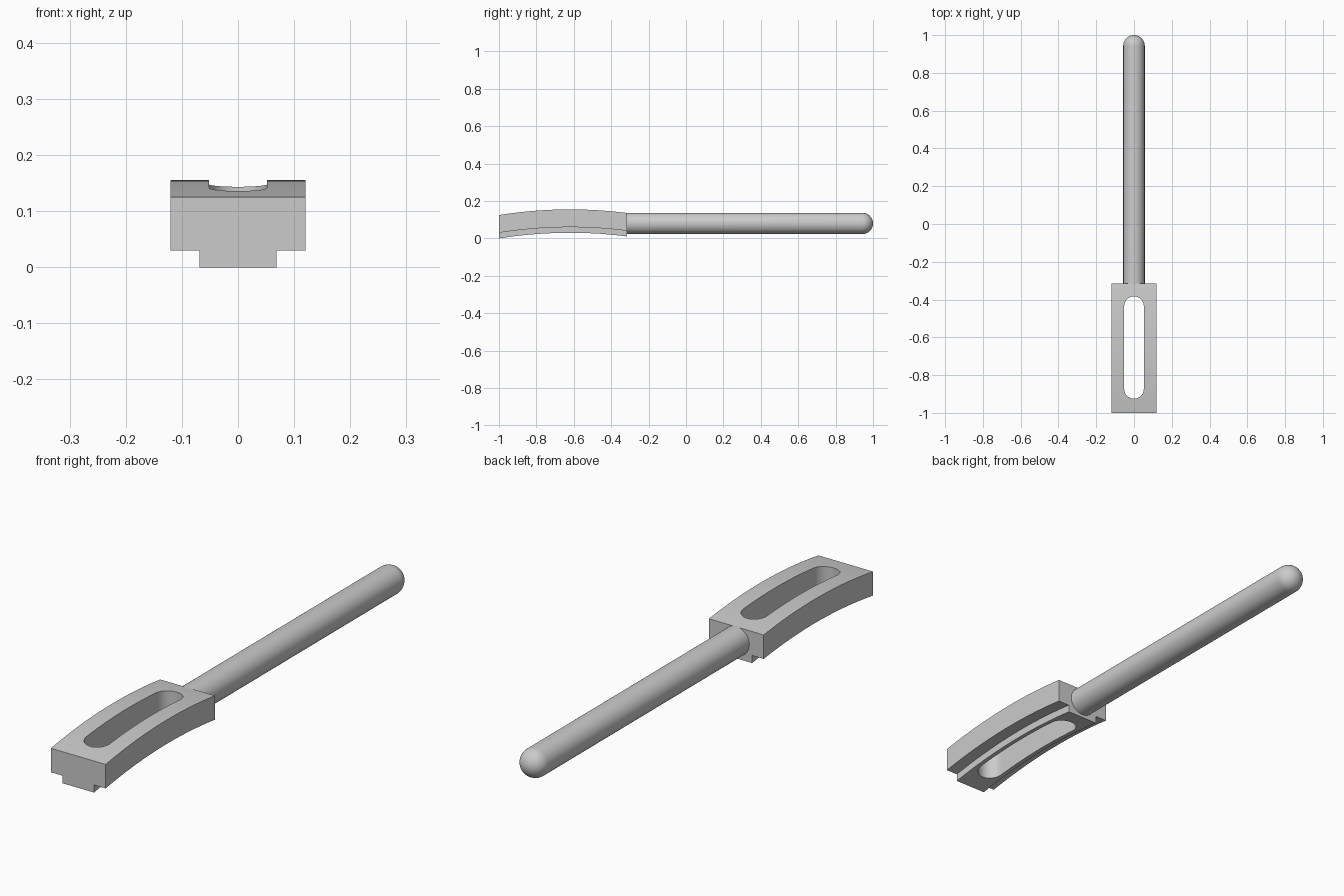
import bpy, bmesh
from math import sin, cos, pi

cube = bpy.data.objects.get("Cube")
if cube:
    bpy.data.objects.remove(cube, do_unlink=True)


def loft(name, rings):
    """Skin a row of equal closed rings and cap both ends."""
    bm = bmesh.new()
    loops = [[bm.verts.new(p) for p in ring] for ring in rings]
    n = len(loops[0])
    for a, b in zip(loops, loops[1:]):
        for i in range(n):
            j = (i + 1) % n
            bm.faces.new((a[i], a[j], b[j], b[i]))
    bm.faces.new(loops[0])
    bm.faces.new(loops[-1])
    bmesh.ops.recalc_face_normals(bm, faces=bm.faces)
    mesh = bpy.data.meshes.new(name)
    bm.to_mesh(mesh)
    bm.free()
    obj = bpy.data.objects.new(name, mesh)
    bpy.context.collection.objects.link(obj)
    return obj


def smooth(obj, angle):
    bpy.ops.object.select_all(action='DESELECT')
    obj.select_set(True)
    bpy.context.view_layer.objects.active = obj
    bpy.ops.object.shade_smooth_by_angle(angle=angle)


# Arched head: a T-shaped section swept along a shallow arc
FRONT, BACK, CREST, ARC_RADIUS = -1.0, -0.315, -0.62, 2.4
TOP, STEP, BOTTOM = 0.155, 0.06, 0.03
half = [(0.12, TOP), (0.12, STEP), (0.069, STEP), (0.069, BOTTOM)]
section = half + [(-x, z) for x, z in reversed(half)]
rings = []
STEPS = 32
for i in range(STEPS + 1):
    y = FRONT + (BACK - FRONT) * i / STEPS
    drop = (y - CREST) ** 2 / (2 * ARC_RADIUS)
    rings.append([(x, y, z - drop) for x, z in section])
head = loft("arched_head", rings)

# Round-ended slot cut through the head
R, Y0, Y1 = 0.052, -0.925, -0.383
ARC = 16
outline = [(R * cos(pi * i / ARC), Y1 - R + R * sin(pi * i / ARC)) for i in range(ARC + 1)]
outline += [(-R * cos(pi * i / ARC), Y0 + R - R * sin(pi * i / ARC)) for i in range(ARC + 1)]
cutter = loft("slot_cutter", [[(x, y, z) for x, y in outline] for z in (-0.2, 0.4)])
cutter.hide_render = True
cut = head.modifiers.new("slot", 'BOOLEAN')
cut.operation = 'DIFFERENCE'
cut.solver = 'EXACT'
cut.object = cutter
bpy.context.view_layer.objects.active = head
bpy.ops.object.modifier_apply(modifier=cut.name)
bpy.data.objects.remove(cutter, do_unlink=True)
smooth(head, 0.5)

# Round handle with a hemispherical end
ROD, AXIS_Z, TIP, SIDES, DOME = 0.057, 0.08, 1.0, 48, 12
profile = [(ROD, BACK - 0.03)]
profile += [(ROD * cos(a), TIP - ROD + ROD * sin(a))
            for a in (0.49 * pi * i / DOME for i in range(DOME + 1))]
handle = loft("handle", [
    [(r * cos(2 * pi * k / SIDES), y, AXIS_Z + r * sin(2 * pi * k / SIDES))
     for k in range(SIDES)] for r, y in profile])
smooth(handle, 0.6)
